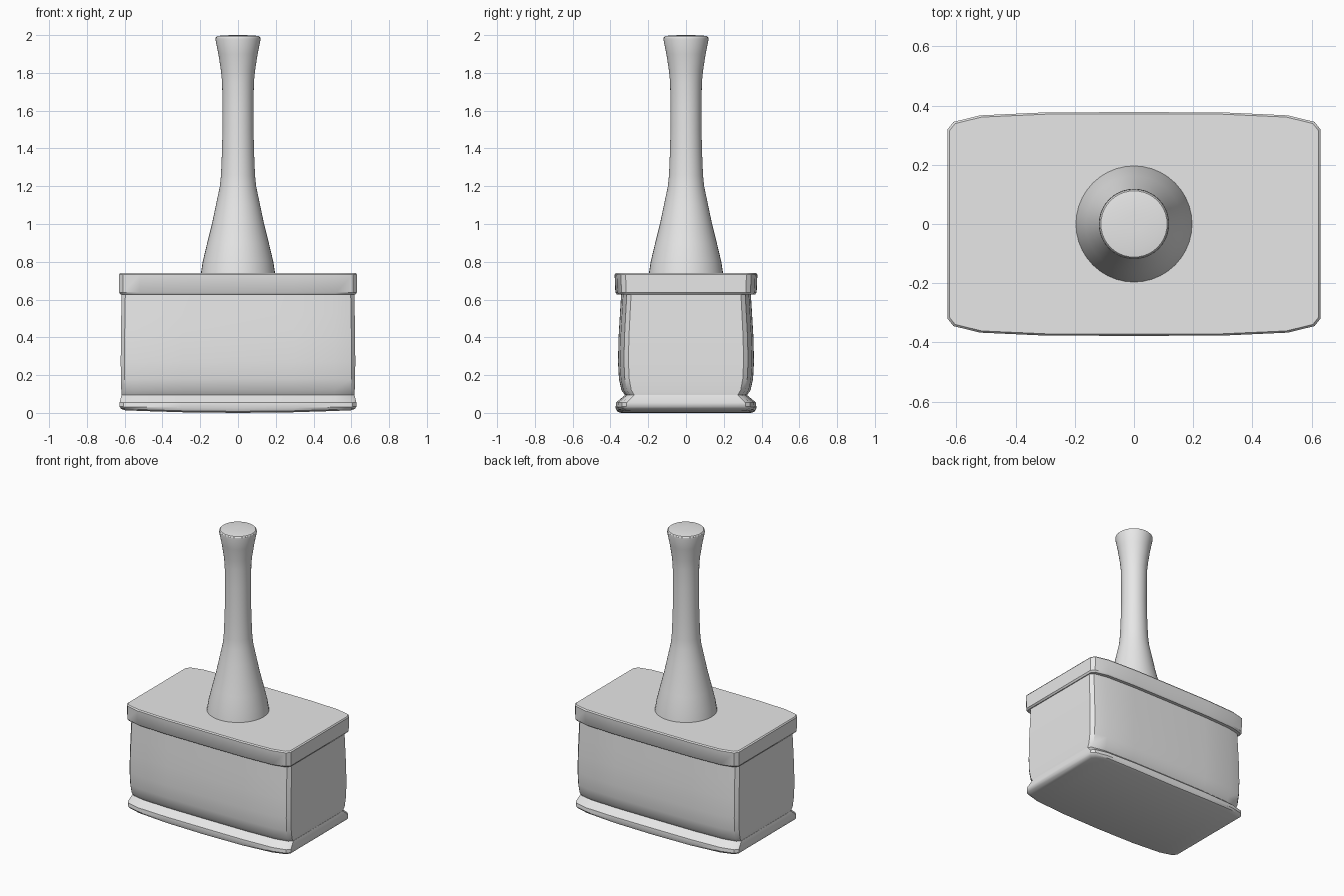
import bpy, bmesh, math

cube = bpy.data.objects.get("Cube")
if cube:
    bpy.data.objects.remove(cube, do_unlink=True)

grey = bpy.data.materials.new("plain_grey")
grey.use_nodes = True
grey.diffuse_color = (0.8, 0.8, 0.8, 1)
grey.node_tree.nodes["Principled BSDF"].inputs["Base Color"].default_value = (0.8, 0.8, 0.8, 1)

# Half width and matching depth of the bowed plan, from middle to end
BOW = [(0, 0.378), (0.3, 0.377), (0.52, 0.367), (0.61, 0.345), (0.63, 0.32)]
FRONT = [(-x, -y) for x, y in reversed(BOW)] + [(x, -y) for x, y in BOW[1:]]
PLAN = FRONT + [(x, -y) for x, y in reversed(FRONT)]


def finish(name, bm, angle):
    bmesh.ops.recalc_face_normals(bm, faces=bm.faces)
    mesh = bpy.data.meshes.new(name)
    bm.to_mesh(mesh)
    bm.free()
    mesh.materials.append(grey)
    obj = bpy.data.objects.new(name, mesh)
    bpy.context.collection.objects.link(obj)
    bpy.ops.object.select_all(action='DESELECT')
    obj.select_set(True)
    bpy.context.view_layer.objects.active = obj
    bpy.ops.object.shade_smooth_by_angle(angle=math.radians(angle))
    return obj


def bridge(bm, rings):
    for a, b in zip(rings, rings[1:]):
        n = len(a)
        for i in range(n):
            j = (i + 1) % n
            bm.faces.new((a[i], a[j], b[j], b[i]))


def bowed_block(name, levels):
    """Stack the plan at levels of (height, half width, half depth, lift at ends)."""
    bm = bmesh.new()
    rings = []
    for z, hx, hy, lift in levels:
        rings.append([bm.verts.new((x / 0.63 * hx, y / 0.378 * hy, z + lift * (x / 0.63) ** 2))
                      for x, y in PLAN])
    bridge(bm, rings)
    # Caps are strips across the depth so they can follow the curve
    for ring in (rings[0], rings[-1]):
        n = len(ring)
        for i in range(n // 2 - 1):
            bm.faces.new((ring[i], ring[i + 1], ring[n - 2 - i], ring[n - 1 - i]))
    return finish(name, bm, 35)


def turned(name, profile, sides):
    """Lathe a profile of (radius, height) around the vertical axis."""
    bm = bmesh.new()
    rings = []
    for r, z in profile:
        rings.append([bm.verts.new((r * math.cos(t * math.tau / sides),
                                    r * math.sin(t * math.tau / sides), z))
                      for t in range(sides)])
    bridge(bm, rings)
    bm.faces.new(rings[0])
    bm.faces.new(rings[-1])
    return finish(name, bm, 40)


# Flared foot with a slightly rounded underside
bowed_block("base_flare", [
    (0.0, 0.60, 0.345, 0.014), (0.008, 0.62, 0.365, 0.014),
    (0.025, 0.627, 0.373, 0.008), (0.055, 0.627, 0.37, 0), (0.095, 0.617, 0.322, 0)])

# Bulging body
bowed_block("head_body", [
    (0.09, 0.615, 0.32, 0), (0.12, 0.618, 0.342, 0), (0.18, 0.62, 0.355, 0),
    (0.27, 0.621, 0.36, 0), (0.40, 0.62, 0.357, 0), (0.52, 0.618, 0.35, 0),
    (0.635, 0.616, 0.343, 0)])

# Overhanging top slab with softened edges
bowed_block("top_slab", [
    (0.627, 0.622, 0.366, 0), (0.638, 0.63, 0.374, 0),
    (0.732, 0.63, 0.378, 0), (0.74, 0.624, 0.372, 0)])

# Turned handle with a flared foot and end
turned("handle", [
    (0.197, 0.735), (0.187, 0.80), (0.163, 0.90), (0.138, 1.0), (0.117, 1.1),
    (0.096, 1.2), (0.09, 1.26), (0.085, 1.38), (0.082, 1.5), (0.082, 1.62),
    (0.084, 1.75), (0.09, 1.81), (0.104, 1.9), (0.119, 1.975), (0.118, 1.987)], 40)

# Low domed cap on the handle end
turned("handle_cap", [
    (0.118, 1.985), (0.112, 1.994), (0.085, 1.998), (0.03, 2.0)], 40)
